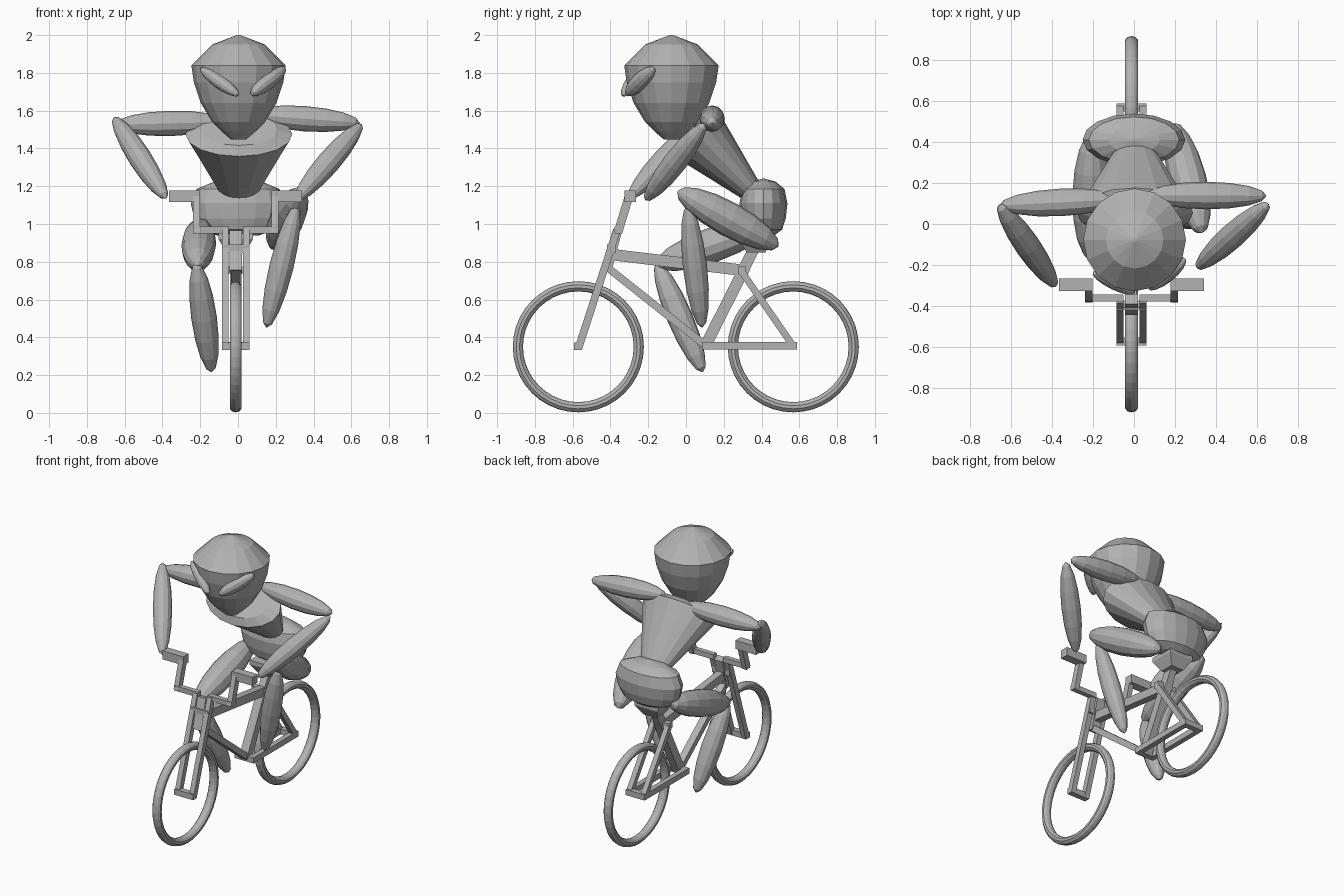
import bpy, bmesh, math
from mathutils import Vector, Matrix

if "Cube" in bpy.data.objects:
    bpy.data.objects.remove(bpy.data.objects["Cube"])

grey = bpy.data.materials.new("plain grey")
grey.use_nodes = True
GREY = (0.45, 0.45, 0.45, 1)
grey.diffuse_color = GREY
grey.node_tree.nodes["Principled BSDF"].inputs["Base Color"].default_value = GREY


def finish(bm, name, matrix=Matrix()):
    bmesh.ops.transform(bm, matrix=matrix, verts=bm.verts)
    bmesh.ops.recalc_face_normals(bm, faces=bm.faces)
    mesh = bpy.data.meshes.new(name)
    bm.to_mesh(mesh)
    bm.free()
    mesh.materials.append(grey)
    obj = bpy.data.objects.new(name, mesh)
    bpy.context.collection.objects.link(obj)
    return obj


def frame_between(a, b, side=Vector((1, 0, 0))):
    """Matrix at the midpoint with z along a-b and x close to the side vector."""
    z = (b - a).normalized()
    if abs(z.dot(side)) > 0.95:
        side = Vector((0, 1, 0))
    y = z.cross(side).normalized()
    x = y.cross(z)
    rot = Matrix((x, y, z)).transposed().to_4x4()
    return Matrix.Translation((a + b) / 2) @ rot


def bar(name, a, b, w=0.04, d=0.04):
    a, b = Vector(a), Vector(b)
    bm = bmesh.new()
    bmesh.ops.create_cube(bm, size=1)
    size = Matrix.Diagonal((w, d, (b - a).length, 1))
    return finish(bm, name, frame_between(a, b) @ size)


def spindle(name, a, b, r, r2=None):
    """Faceted ellipsoid whose poles are at a and b."""
    a, b = Vector(a), Vector(b)
    bm = bmesh.new()
    bmesh.ops.create_uvsphere(bm, u_segments=12, v_segments=8, radius=1)
    size = Matrix.Diagonal((r, r2 or r, (b - a).length / 2, 1))
    return finish(bm, name, frame_between(a, b) @ size)


def lathe(name, profile, matrix, segments=16):
    """Stack of rings (radius, height), closed at both ends."""
    bm = bmesh.new()
    rings = []
    for r, h in profile:
        angles = [2 * math.pi * i / segments for i in range(segments)]
        rings.append([bm.verts.new((r * math.cos(t), r * math.sin(t), h)) for t in angles])
    for low, high in zip(rings, rings[1:]):
        for i in range(segments):
            j = (i + 1) % segments
            bm.faces.new((low[i], low[j], high[j], high[i]))
    bm.faces.new(rings[0])
    bm.faces.new(rings[-1])
    return finish(bm, name, matrix)


# Wheels
CX = -0.012
for name, y in (("front_wheel", -0.57), ("rear_wheel", 0.568)):
    bpy.ops.mesh.primitive_torus_add(major_segments=40, minor_segments=10, major_radius=0.32,
                                     minor_radius=0.027, location=(CX, y, 0.35),
                                     rotation=(0, math.pi / 2, 0))
    wheel = bpy.context.object
    wheel.name = name
    wheel.scale.z = 1.2
    wheel.data.materials.append(grey)

# Paired fork legs, stays and handlebar halves
for side, s in (("left", 1), ("right", -1)):
    x = CX + s * 0.056
    bar(side + "_fork_leg", (x, -0.57, 0.34), (x, -0.365, 0.97), 0.036)
    bar(side + "_chain_stay", (x, 0.10, 0.355), (x, 0.585, 0.355), 0.036)
    bar(side + "_seat_stay", (x, 0.57, 0.35), (x, 0.29, 0.755), 0.036, 0.036)
    rise = CX + s * 0.208
    bar(side + "_bar_lower", (x - s * 0.018, -0.36, 0.968), (rise + s * 0.018, -0.36, 0.968), 0.035, 0.035)
    bar(side + "_bar_rise", (rise, -0.36, 0.955), (rise, -0.295, 1.17), 0.036, 0.045)
    bar(side + "_grip", (rise - s * 0.018, -0.295, 1.147), (CX + s * 0.352, -0.295, 1.147), 0.06, 0.06)

# Axle bridges and frame tubes
for name, y, z in (("front_axle", -0.572, 0.353), ("rear_axle", 0.567, 0.355),
                   ("crank_bridge", 0.105, 0.355), ("stay_bridge", 0.295, 0.755)):
    bar(name, (CX - 0.074, y, z), (CX + 0.074, y, z), 0.04, 0.04)
bar("fork_crown", (CX - 0.07, -0.395, 0.87), (CX + 0.07, -0.395, 0.87), 0.045, 0.045)
bar("head_tube", (CX, -0.42, 0.75), (CX, -0.365, 0.96), 0.065, 0.05)
bar("top_tube", (CX, -0.41, 0.84), (CX, 0.30, 0.755), 0.05, 0.06)
bar("down_tube", (CX, -0.41, 0.765), (CX, 0.10, 0.36), 0.05, 0.04)
bar("seat_tube", (CX, 0.10, 0.35), (CX, 0.315, 0.775), 0.06, 0.06)
bar("seat_post", (CX, 0.30, 0.75), (CX, 0.37, 0.89), 0.05, 0.06)
lathe("saddle", [(0.07, 0.85), (0.13, 0.92), (0.13, 0.95)],
      Matrix.Translation((CX, 0.37, 0)) @ Matrix.Rotation(math.pi / 4, 4, "Z"), 4)

# Head
lathe("head", [(0.04, 1.447), (0.09, 1.49), (0.14, 1.54), (0.20, 1.64), (0.237, 1.75),
               (0.25, 1.84), (0.14, 1.95), (0.01, 2.0)], Matrix.Translation((0.003, -0.077, 0)))

# Eyes
spindle("left_eye", (0.25, -0.17, 1.825), (0.07, -0.315, 1.685), 0.04, 0.045)
spindle("right_eye", (-0.2, -0.235, 1.825), (0.005, -0.335, 1.68), 0.035, 0.035)

# Torso: oval cone leaning forward, wide end at the shoulders
shoulder, waist = Vector((0.005, 0.055, 1.475)), Vector((0.005, 0.35, 1.17))
half = (waist - shoulder).length / 2
lathe("torso", [(0.72, -half - 0.035), (1, -half), (0.86, -half + 0.09), (0.36, half)],
      frame_between(shoulder, waist) @ Matrix.Diagonal((0.283, 0.168, 1, 1)))

# Pelvis
lathe("pelvis", [(0.45, 0.94), (0.78, 0.97), (0.93, 1.03), (1, 1.11), (0.88, 1.185),
                 (0.5, 1.225), (0.05, 1.24)],
      Matrix.Translation((0, 0.41, 0)) @ Matrix.Diagonal((0.25, 0.127, 1, 1)))

# Arms and legs
spindle("left_upper_arm", (0.06, 0.14, 1.58), (0.645, 0.137, 1.535), 0.067)
spindle("right_upper_arm", (-0.06, 0.12, 1.54), (-0.655, 0.09, 1.525), 0.067)
spindle("left_forearm", (0.655, 0.10, 1.53), (0.305, -0.215, 1.125), 0.062)
spindle("right_forearm", (-0.657, 0.095, 1.565), (-0.38, -0.305, 1.135), 0.062)
spindle("left_thigh", (0.33, -0.045, 1.175), (0.19, 0.49, 0.88), 0.092)
spindle("right_thigh", (-0.215, -0.165, 0.78), (-0.2, 0.45, 1.0), 0.092)
spindle("left_shin", (0.31, 0.01, 1.1), (0.15, 0.085, 0.45), 0.064)
spindle("right_shin", (-0.22, -0.155, 0.795), (-0.14, 0.09, 0.215), 0.068)
